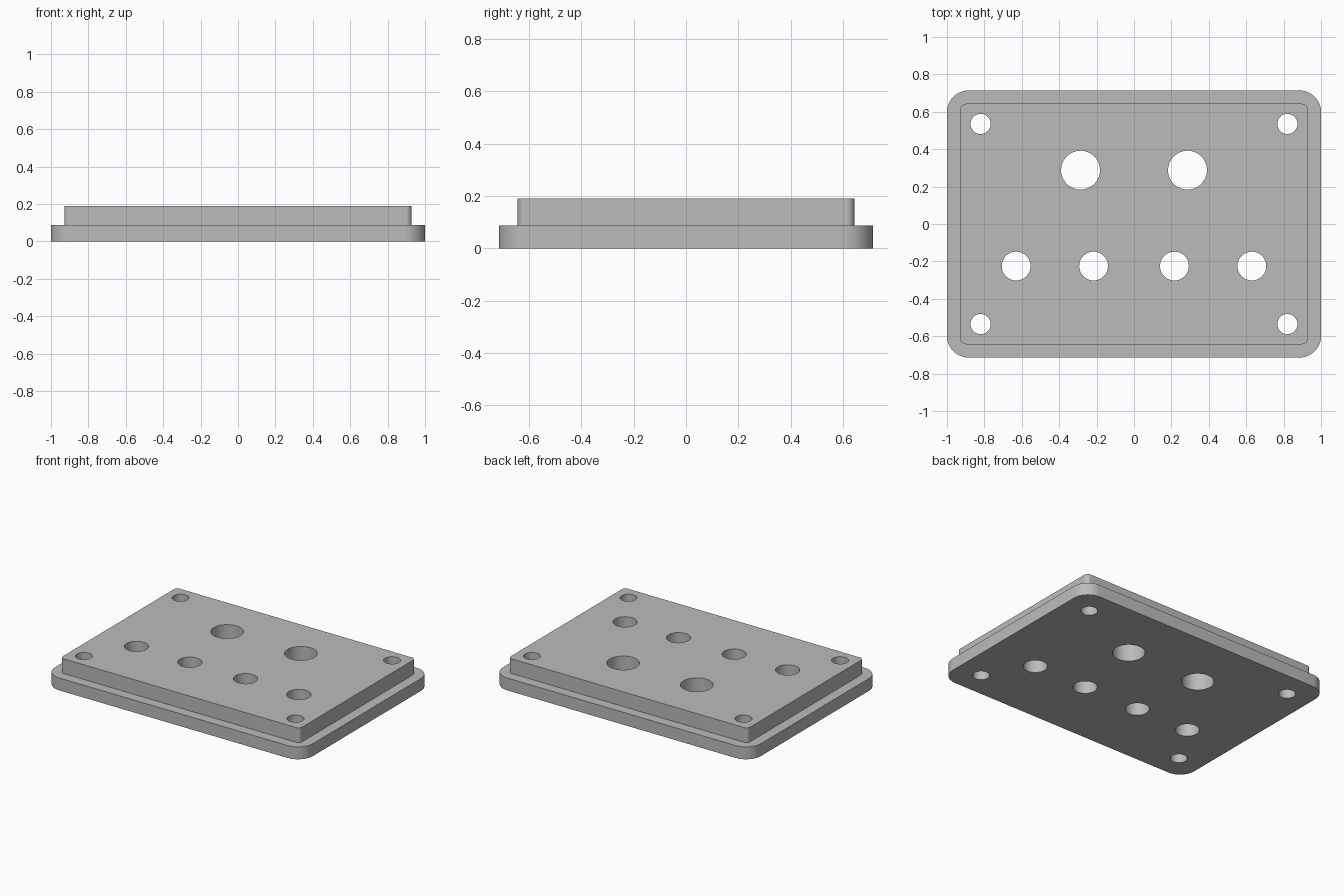
import bpy, bmesh, math

if "Cube" in bpy.data.objects:
    bpy.data.objects.remove(bpy.data.objects["Cube"], do_unlink=True)

grey = bpy.data.materials.new("plain grey")
grey.use_nodes = True
colour = (0.5, 0.5, 0.5, 1)
grey.diffuse_color = colour
grey.node_tree.nodes["Principled BSDF"].inputs["Base Color"].default_value = colour


def mesh_object(name, bm):
    bmesh.ops.recalc_face_normals(bm, faces=bm.faces)
    mesh = bpy.data.meshes.new(name)
    bm.to_mesh(mesh)
    bm.free()
    mesh.materials.append(grey)
    ob = bpy.data.objects.new(name, mesh)
    bpy.context.collection.objects.link(ob)
    return ob


def rounded_ring(bm, hx, hy, r, z, steps=12):
    ring = []
    for q, (sx, sy) in enumerate([(1, 1), (-1, 1), (-1, -1), (1, -1)]):
        for i in range(steps + 1):
            a = (q + i / steps) * math.pi / 2
            ring.append(bm.verts.new((sx * (hx - r) + r * math.cos(a),
                                      sy * (hy - r) + r * math.sin(a), z)))
    return ring


# Stepped cover: wide flange with a raised panel
flange = (1.0, 0.714, 0.115)
panel = (0.928, 0.643, 0.03)
flange_z, panel_z = 0.087, 0.19
bm = bmesh.new()
rings = [rounded_ring(bm, *flange, 0), rounded_ring(bm, *flange, flange_z),
         rounded_ring(bm, *panel, flange_z), rounded_ring(bm, *panel, panel_z)]
for low, high in zip(rings, rings[1:]):
    for i in range(len(low)):
        j = (i + 1) % len(low)
        bm.faces.new((low[i], low[j], high[j], high[i]))
bm.faces.new(rings[0])
bm.faces.new(rings[-1])
cover = mesh_object("cover_plate", bm)

# Through holes: corner screws, two large openings, a row of four
holes = [(x, y, 0.054) for x in (-0.82, 0.82) for y in (-0.535, 0.535)]
holes += [(x, 0.288, 0.104) for x in (-0.286, 0.286)]
holes += [(x, -0.225, 0.077) for x in (-0.63, -0.216, 0.216, 0.63)]
bm = bmesh.new()
for x, y, r in holes:
    made = bmesh.ops.create_cone(bm, cap_ends=True, segments=48,
                                 radius1=r, radius2=r, depth=1)
    bmesh.ops.translate(bm, verts=made["verts"], vec=(x, y, 0.1))
cutter = mesh_object("hole_cutter", bm)
cutter.hide_render = True

# Cut the holes and drop the helper
cut = cover.modifiers.new("holes", "BOOLEAN")
cut.operation = "DIFFERENCE"
cut.solver = "EXACT"
cut.object = cutter
bpy.ops.object.select_all(action="DESELECT")
cover.select_set(True)
bpy.context.view_layer.objects.active = cover
bpy.ops.object.modifier_apply(modifier=cut.name)
bpy.data.objects.remove(cutter, do_unlink=True)
bpy.ops.object.shade_smooth_by_angle(angle=math.radians(30))
